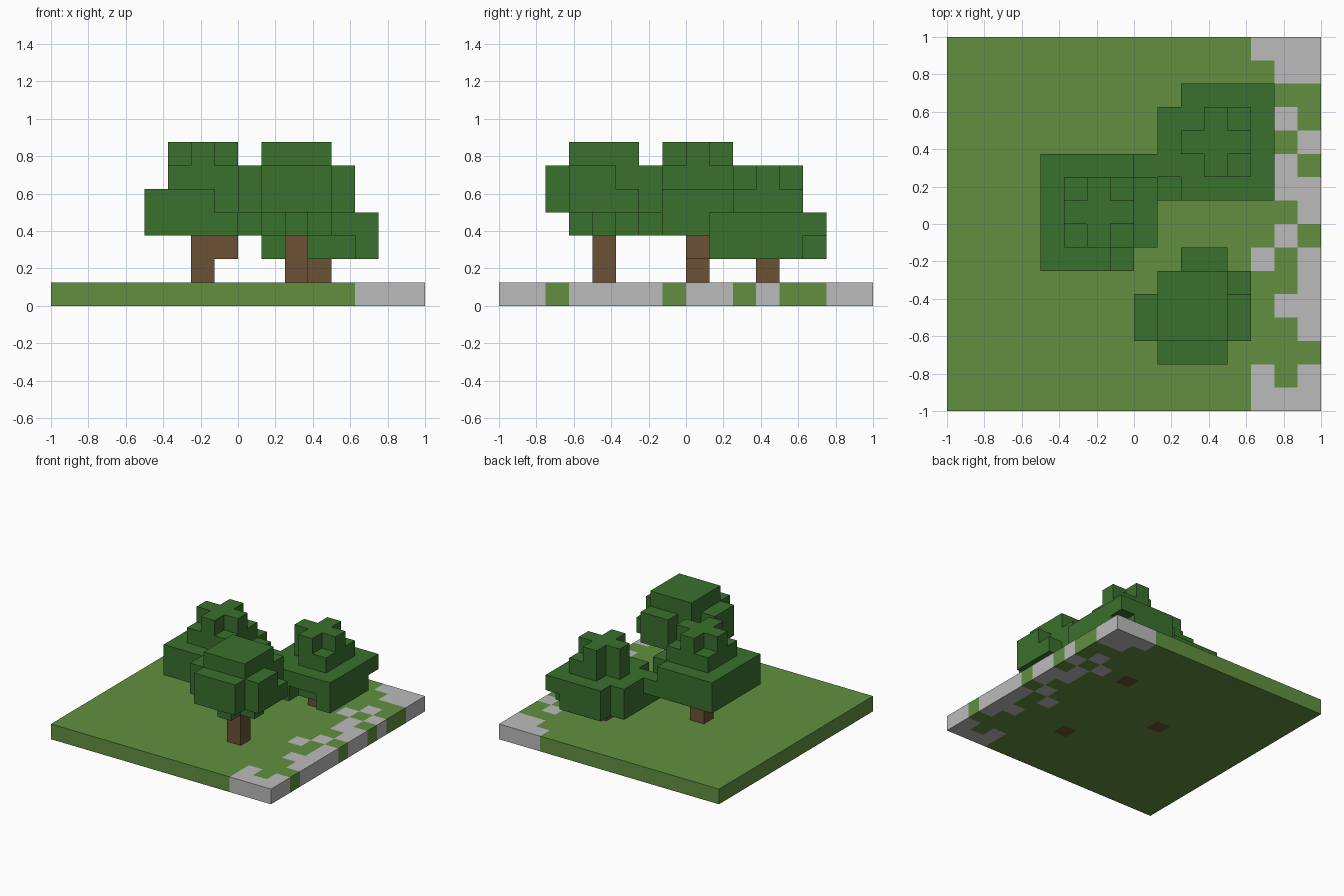
import bpy, bmesh
from mathutils import Vector

cube = bpy.data.objects.get("Cube")
if cube:
    bpy.data.objects.remove(cube, do_unlink=True)

N = 16            # cells along each side
S = 2.0 / N       # cell size


def material(name, rgb):
    m = bpy.data.materials.new(name)
    m.use_nodes = True
    m.diffuse_color = (*rgb, 1)
    bsdf = next(n for n in m.node_tree.nodes if n.type == 'BSDF_PRINCIPLED')
    bsdf.inputs["Base Color"].default_value = (*rgb, 1)
    return m


GRASS = material("grass_green", (0.122, 0.275, 0.051))
STONE = material("stone_grey", (0.5, 0.5, 0.5))
BARK = material("bark_brown", (0.147, 0.084, 0.036))
LEAF = material("leaf_green", (0.042, 0.162, 0.026))


def block(a, b):
    """All cells from corner a to corner b, inclusive."""
    return {(x, y, z) for x in range(a[0], b[0] + 1)
            for y in range(a[1], b[1] + 1) for z in range(a[2], b[2] + 1)}


def cross(x, y, z):
    """A plus shape of five cells."""
    return block((x - 1, y, z), (x + 1, y, z)) | block((x, y - 1, z), (x, y + 1, z))


def build(name, cells, mats):
    """Outer shell of a set of cells; cells may map to a material index."""
    bm = bmesh.new()
    origin = Vector((-1, -1, 0))
    for c in cells:
        for axis in range(3):
            for side in (0, 1):
                n = list(c)
                n[axis] += 2 * side - 1
                if tuple(n) in cells:
                    continue
                u, v = (axis + 1) % 3, (axis + 2) % 3
                quad = []
                for du, dv in ((0, 0), (1, 0), (1, 1), (0, 1)):
                    p = Vector(c)
                    p[axis] += side
                    p[u] += du
                    p[v] += dv
                    quad.append(bm.verts.new(origin + p * S))
                face = bm.faces.new(quad if side else quad[::-1])
                face.material_index = cells[c] if isinstance(cells, dict) else 0
    bmesh.ops.remove_doubles(bm, verts=bm.verts, dist=0.001)
    bmesh.ops.dissolve_limit(bm, angle_limit=0.01, verts=bm.verts, edges=bm.edges,
                             delimit={'MATERIAL'})
    me = bpy.data.meshes.new(name)
    bm.to_mesh(me)
    bm.free()
    for m in mats:
        me.materials.append(m)
    bpy.context.collection.objects.link(bpy.data.objects.new(name, me))


# Ground slab: stone path cells along one edge, back row first
path = ["###", ".##", "...", ".#.", "#.#", ".#.", ".##", "..#",
        ".#.", "#.#", "..#", ".##", "..#", "...", "#.#", "###"]
trunks = {"front": (10, 4), "left": (6, 8), "back": (11, 11)}
ground = {c: 0 for c in block((0, 0, 0), (N - 1, N - 1, 0))}
for row, line in enumerate(path):
    for col, mark in enumerate(line):
        if mark == "#":
            ground[N - 3 + col, N - 1 - row, 0] = 1
for x, y in trunks.values():
    ground[x, y, 0] = 2
build("ground", ground, [GRASS, STONE, BARK])

# Trunks, the left one with a side branch
for name, (x, y) in trunks.items():
    wood = block((x, y, 1), (x, y, 1 if name == "back" else 2))
    if name == "left":
        wood.add((x + 1, y, 2))
    build(name + "_trunk", wood, [BARK])

# Front tree: rounded crown with side lobes
x, y = trunks["front"]
crown = cross(x, y, 3) | block((x - 1, y - 1, 4), (x + 1, y + 1, 6))
crown |= block((x - 1, y - 2, 4), (x + 1, y - 2, 5))
crown |= block((x - 2, y - 1, 4), (x - 2, y, 5))
crown |= block((x + 2, y - 1, 4), (x + 2, y, 5)) | {(x + 2, y + 1, 4)}
crown |= block((x, y + 2, 4), (x + 1, y + 2, 5))
build("front_tree_leaves", crown, [LEAF])


# Broad trees: wide skirt, smaller tier and a plus on top
def broad(name, z, missing):
    x, y = trunks[name]
    leaves = block((x - 2, y - 2, z), (x + 2, y + 2, z + 1))
    leaves |= block((x - 1, y - 1, z + 2), (x + 1, y + 1, z + 2))
    leaves |= cross(x, y, z + 3)
    leaves -= {(x + dx, y + dy, z + dz) for dx, dy, dz in missing}
    build(name + "_tree_leaves", leaves, [LEAF])


broad("left", 3, [(2, -2, 0), (2, -2, 1), (1, -2, 1), (2, 2, 1)])
broad("back", 2, [(-2, 2, 0), (-2, 2, 1), (-2, -2, 1), (2, 2, 0), (1, -2, 0),
                  (0, -2, 0), (-1, 1, 2), (-1, -1, 2)])
